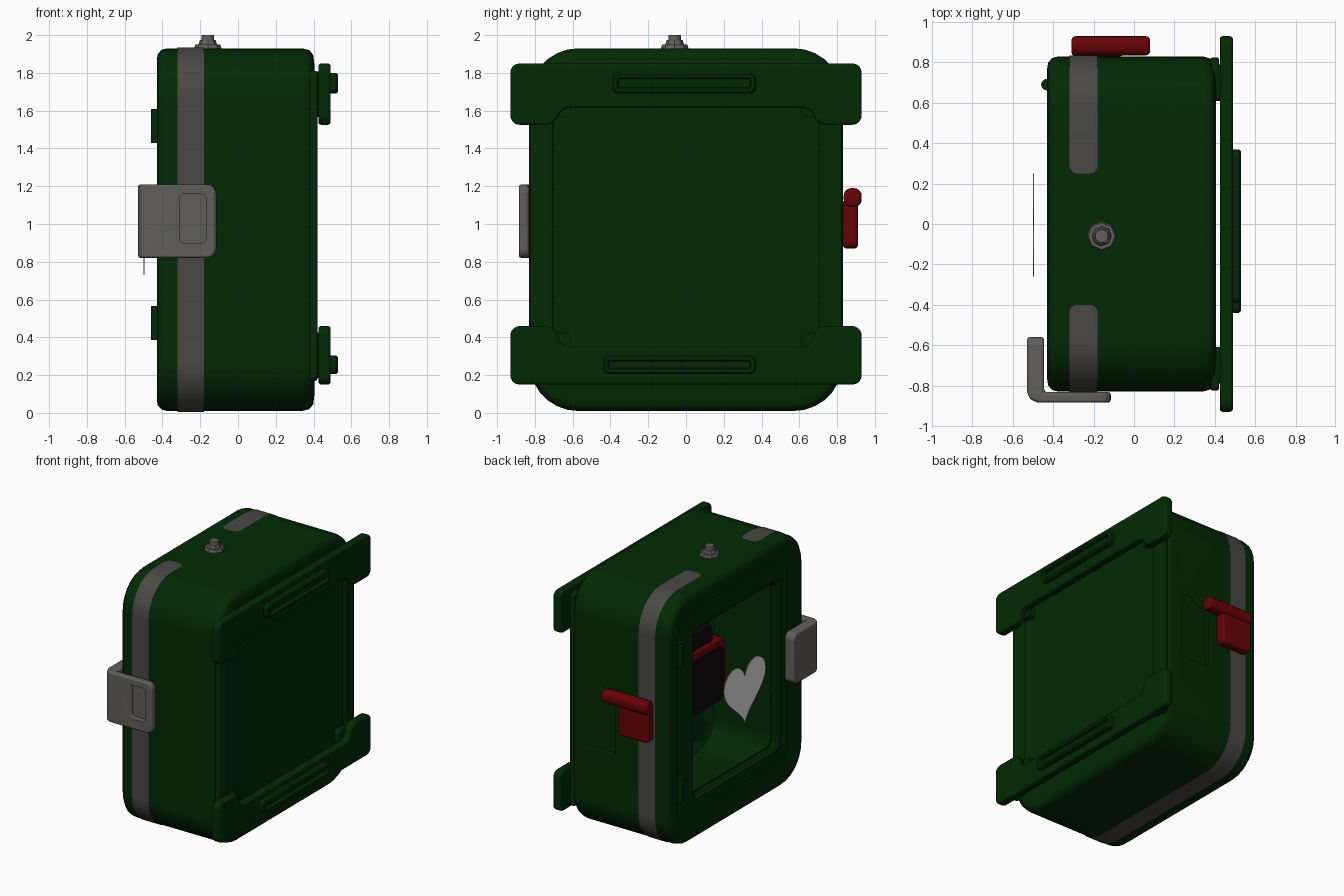
import bpy, bmesh, math
from mathutils import Vector

if "Cube" in bpy.data.objects:
    bpy.data.objects.remove(bpy.data.objects["Cube"])


def material(name, r, g, b):
    m = bpy.data.materials.new(name)
    m.diffuse_color = (r, g, b, 1)
    m.use_nodes = True
    m.node_tree.nodes["Principled BSDF"].inputs["Base Color"].default_value = m.diffuse_color
    return m


GREEN = material("dark green", 0.001, 0.023, 0.0015)
STRIP = material("seal grey", 0.068, 0.066, 0.058)
GREY = material("metal grey", 0.118, 0.113, 0.102)
RED = material("red", 0.135, 0.001, 0.002)
BLACK = material("black", 0.004, 0.002, 0.003)
WHITE = material("white", 1.0, 1.0, 1.0)


def finish(name, bm, mat, recalc=True):
    if recalc:
        bmesh.ops.recalc_face_normals(bm, faces=bm.faces)
    me = bpy.data.meshes.new(name)
    bm.to_mesh(me)
    bm.free()
    me.materials.append(mat)
    me.shade_smooth()
    me.set_sharp_from_angle(angle=math.radians(38))
    ob = bpy.data.objects.new(name, me)
    bpy.context.collection.objects.link(ob)
    ob.modifiers.new("flat panels", 'WEIGHTED_NORMAL').keep_sharp = True
    return ob


def loft(name, rings, mat, n=7):
    """Stack of rounded rectangles (x, y0, y1, z0, z1, r), capped at both ends."""
    bm = bmesh.new()
    loops = []
    for x, y0, y1, z0, z1, r in rings:
        loop = []
        for k, (cy, cz) in enumerate(((y1 - r, z1 - r), (y0 + r, z1 - r),
                                      (y0 + r, z0 + r), (y1 - r, z0 + r))):
            for i in range(n + 1):
                a = math.pi / 2 * (k + i / n)
                loop.append(bm.verts.new((x, cy + r * math.cos(a), cz + r * math.sin(a))))
        loops.append(loop)
    for p, q in zip(loops, loops[1:]):
        for i in range(len(p)):
            j = (i + 1) % len(p)
            bm.faces.new((p[i], p[j], q[j], q[i]))
    bm.faces.new(loops[0])
    bm.faces.new(loops[-1])
    return finish(name, bm, mat)


def prism(name, pts, axis, a, b, mat, corner=0.0, edge=0.0, tips=()):
    """Extrude a 2D outline along an axis, round its corners, then its rims.
    tips: outline segments whose rim edges get a large rounding first."""
    k = "xyz".index(axis)

    def at(p, t):
        c = list(p)
        c.insert(k, t)
        return c
    bm = bmesh.new()
    lo = [bm.verts.new(at(p, a)) for p in pts]
    hi = [bm.verts.new(at(p, b)) for p in pts]
    bm.faces.new(lo)
    bm.faces.new(hi)
    for i in range(len(pts)):
        j = (i + 1) % len(pts)
        bm.faces.new((lo[i], lo[j], hi[j], hi[i]))
    bmesh.ops.recalc_face_normals(bm, faces=bm.faces)
    if tips:
        ends = [bm.edges.get((s[i], s[(i + 1) % len(pts)])) for i in tips for s in (lo, hi)]
        bmesh.ops.bevel(bm, geom=ends, offset=.05, segments=5, profile=0.5, affect='EDGES')
        sharp = [e for e in bm.edges if e.calc_face_angle(0) > math.radians(40)]
        bmesh.ops.bevel(bm, geom=sharp, offset=edge, segments=2, profile=0.5, affect='EDGES')
        return finish(name, bm, mat)
    along = [e for e in bm.edges if abs(e.verts[0].co[k] - e.verts[1].co[k]) > 1e-4]
    if corner:
        bmesh.ops.bevel(bm, geom=along, offset=corner, segments=5, profile=0.5, affect='EDGES')
    if edge:
        rim = [e for e in bm.edges if abs(e.verts[0].co[k] - e.verts[1].co[k]) < 1e-4]
        bmesh.ops.bevel(bm, geom=rim, offset=edge, segments=3, profile=0.5, affect='EDGES')
    return finish(name, bm, mat)


def rect(u0, u1, v0, v1):
    return [(u0, v0), (u1, v0), (u1, v1), (u0, v1)]


def cut(ob, cutter):
    ob.modifiers.clear()
    m = ob.modifiers.new("cut", 'BOOLEAN')
    m.operation = 'DIFFERENCE'
    m.object = cutter
    cutter.hide_render = True
    me = bpy.data.meshes.new_from_object(ob.evaluated_get(bpy.context.evaluated_depsgraph_get()))
    ob.modifiers.clear()
    ob.data = me
    me.set_sharp_from_angle(angle=math.radians(38))
    ob.modifiers.new("flat panels", 'WEIGHTED_NORMAL').keep_sharp = True
    bpy.data.objects.remove(cutter)


def cylinder(name, loc, r1, r2, depth, mat, sides=20):
    bm = bmesh.new()
    bmesh.ops.create_cone(bm, cap_ends=True, segments=sides, radius1=r1, radius2=r2, depth=depth)
    bmesh.ops.translate(bm, verts=bm.verts, vec=Vector(loc))
    return finish(name, bm, mat)


# cabinet: back panel, sides, door frame, window opening and inner cavity in one loft
sections = [
    (.39, .66, .36, 1.605, .03), (.403, .685, .34, 1.625, .04), (.405, .77, .10, 1.84, .2),
    (.398, .80, .045, 1.895, .23), (.378, .82, .02, 1.92, .25), (.34, .83, .01, 1.93, .26),
    (-.375, .83, .01, 1.93, .26), (-.405, .822, .018, 1.922, .25), (-.425, .80, .04, 1.90, .23),
    (-.43, .77, .07, 1.87, .2), (-.43, .71, .14, 1.80, .15), (-.412, .69, .16, 1.78, .13),
    (-.412, .64, .21, 1.73, .09), (-.43, .62, .23, 1.71, .08), (-.43, .53, .32, 1.64, .05),
    (-.41, .51, .34, 1.62, .05), (-.36, .51, .34, 1.62, .05), (-.35, .74, .1, 1.84, .2),
    (.28, .74, .1, 1.84, .2), (.32, .68, .16, 1.78, .18)]
cabinet = loft("cabinet", [(x, -h, h, a, b, r) for x, h, a, b, r in sections], GREEN)

# shallow finger recess behind the red handle
cut(cabinet, prism("recess_cutter", [(.02, .67), (.26, .67), (.26, 1.04), (.2, 1.22), (.02, 1.1)],
                   'y', .805, .95, GREEN))

# grey seal band round the cabinet, broken on the top
path = [(.25 + d, 1.934) for d in (0, .004, .012, .024, .04)]
for cy, cz, a0 in ((.57, 1.67, 90), (.57, .27, 0), (-.57, .27, -90), (-.57, 1.67, -180)):
    for i in range(8):
        a = math.radians(a0 - 90 * i / 7)
        path.append((cy + .264 * math.cos(a), cz + .264 * math.sin(a)))
path += [(-.40 - d, 1.934) for d in (.04, .024, .012, .004, 0)]
bm = bmesh.new()
rows = []
for y, z in path:
    d = .04
    if z > 1.93:
        d = min(d, abs(y - .25), abs(y + .40))
    w = .03 + math.sqrt(max(0, .04 ** 2 - (.04 - d) ** 2))
    rows.append([bm.verts.new((-.25 + s * w, y, z)) for s in (-1, 1)])
for p, q in zip(rows, rows[1:]):
    bm.faces.new((p[0], p[1], q[1], q[0]))
for f in bm.faces:
    f.normal_update()
    if f.normal.dot(f.calc_center_median() - Vector((-.25, 0, .97))) < 0:
        f.normal_flip()
finish("seal_band", bm, STRIP, recalc=False)

# wall brackets with eared ends, spacers, round pads and raised slotted bars
for label, base, ear, mid, bar in (("upper", 1.85, 1.525, 1.615, (-.39, .37, 1.69, 1.80)),
                                   ("lower", .15, .46, .35, (-.44, .37, .205, .305))):
    outline = [(-.93, base), (.93, base), (.93, ear), (.69, ear), (.665, mid),
               (-.665, mid), (-.69, ear), (-.93, ear)]
    prism(label + "_bracket", outline, 'x', .425, .49, GREEN, .05, .015)
    y0, y1, z0, z1 = bar
    rings = [(x, y0 + d, y1 - d, z0 + d, z1 - d, max(.035 - d, .006))
             for x, d in ((.48, 0), (.52, 0), (.53, .01), (.53, .026), (.505, .032))]
    loft(label + "_bracket_bar", rings, GREEN)
    zc = (base + ear) / 2
    for side, s in (("left", -1), ("right", 1)):
        prism(f"{label}_{side}_spacer", rect(s * .70 - .09, s * .70 + .09, zc - .12, zc + .12),
              'x', .36, .44, GREEN, .03)

# side rails joining the brackets on the back face
for side, s in (("left", -1), ("right", 1)):
    prism(side + "_back_rail", rect(s * .765 - .06, s * .765 + .06, .17, 1.81), 'x', .38, .42,
          GREEN, .02, .01)

# hinges on the door
for label, z in (("lower", .475), ("upper", 1.52)):
    cylinder(label + "_hinge", (-.432, .69, z), .028, .028, .18, GREEN)

# latch wrapping the door corner, with an opening in its side leg
latch = prism("latch", [(-.53, -.83), (-.515, -.868), (-.475, -.885), (-.115, -.885),
                        (-.115, -.832), (-.445, -.832), (-.445, -.56), (-.53, -.56)],
              'z', .82, 1.21, GREY, edge=.014, tips=(3, 6))
cut(latch, prism("latch_cutter", rect(-.31, -.17, .90, 1.16), 'y', -.95, -.838, GREY, .025))

# red release handle
prism("handle_bar", rect(.835, .93, 1.09, 1.19), 'x', -.31, .08, RED, .04, .02)
prism("handle_block", rect(-.31, -.05, .87, 1.13), 'y', .83, .91, RED, .03, .02)

# pressure valve on top
cylinder("valve_base", (-.16, -.06, 1.938), .075, .066, .026, GREY, 8)
cylinder("valve_nut", (-.16, -.06, 1.958), .052, .042, .03, GREY, 8)
cylinder("valve_stem", (-.16, -.06, 1.975), .036, .032, .05, GREY)

# medical device inside the cabinet: black body, red surround, black front
prism("device_body", rect(-.17, .17, .72, 1.36), 'x', -.12, .31, BLACK, .07, .03)
prism("device_surround", rect(-.275, .275, .74, 1.22), 'x', -.15, .05, RED, .06, .02)
prism("device_front", rect(-.235, .235, .75, 1.165), 'x', -.158, -.12, BLACK, .05, .005)

# white heart sign floating in front of the window
bm = bmesh.new()
vs = []
for i in range(64):
    t = 2 * math.pi * i / 64
    h = 13 * math.cos(t) - 5 * math.cos(2 * t) - 2 * math.cos(3 * t) - math.cos(4 * t)
    vs.append(bm.verts.new((-.5, -.005 + .255 * math.sin(t) ** 3, .73 + .47 * (h + 17) / 28.9)))
face = bm.faces.new(vs)
face.normal_update()
if face.normal.x > 0:
    face.normal_flip()
bmesh.ops.solidify(bm, geom=[face], thickness=.004)
finish("heart_sign", bm, WHITE)
